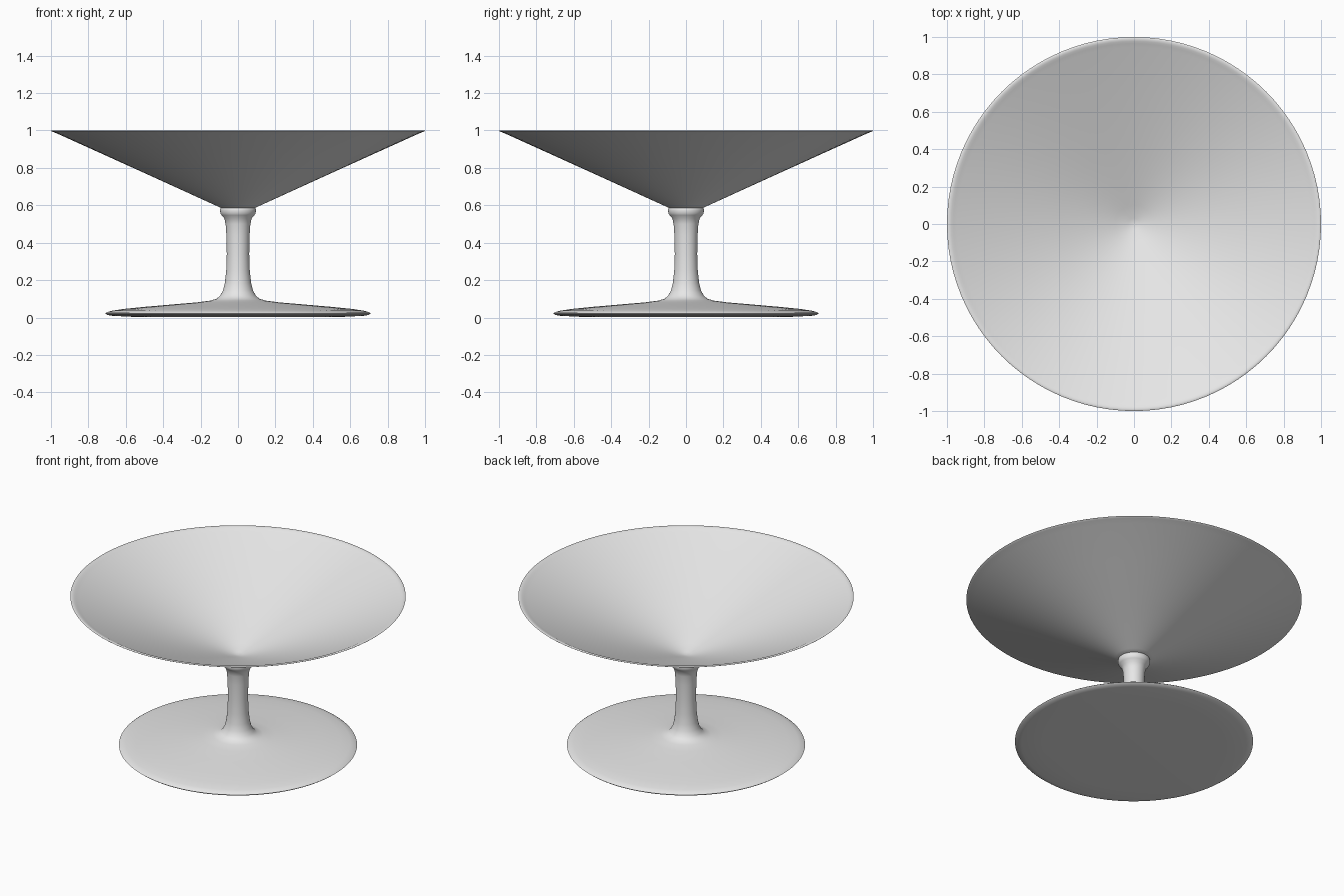
import bpy
import bmesh
import math

cube = bpy.data.objects.get("Cube")
if cube:
    bpy.data.objects.remove(cube, do_unlink=True)

mat = bpy.data.materials.new("light_grey")
mat.use_nodes = True
colour = (0.8, 0.8, 0.8, 1)
mat.diffuse_color = colour
mat.node_tree.nodes["Principled BSDF"].inputs["Base Color"].default_value = colour


def lathe(name, profile, angle=40, steps=96):
    """Spin an (r, z) profile, listed from bottom to top, about the z axis."""
    bm = bmesh.new()
    verts = [bm.verts.new((r, 0, z)) for r, z in profile]
    edges = [bm.edges.new(pair) for pair in zip(verts, verts[1:])]
    bmesh.ops.spin(bm, geom=verts + edges, cent=(0, 0, 0), axis=(0, 0, 1),
                   angle=math.tau, steps=steps)
    bmesh.ops.remove_doubles(bm, verts=bm.verts, dist=0.0005)
    bmesh.ops.recalc_face_normals(bm, faces=bm.faces)
    mesh = bpy.data.meshes.new(name)
    bm.to_mesh(mesh)
    bm.free()
    mesh.materials.append(mat)
    obj = bpy.data.objects.new(name, mesh)
    bpy.context.collection.objects.link(obj)
    bpy.ops.object.select_all(action="DESELECT")
    obj.select_set(True)
    bpy.context.view_layer.objects.active = obj
    bpy.ops.object.shade_smooth_by_angle(angle=math.radians(angle))
    return obj


# Round foot sweeping up into the stem, with a collar at the top
lathe("foot_and_stem", [
    (0, 0.003), (0.55, 0.003), (0.67, 0.009), (0.7, 0.014), (0.71, 0.022),
    (0.7, 0.029), (0.67, 0.037), (0.61, 0.046), (0.5, 0.057), (0.35, 0.07),
    (0.22, 0.081), (0.15, 0.09), (0.115, 0.1), (0.095, 0.117), (0.08, 0.145),
    (0.07, 0.185), (0.063, 0.25), (0.06, 0.34), (0.062, 0.44), (0.066, 0.5),
    (0.073, 0.53), (0.088, 0.547), (0.094, 0.557), (0.096, 0.575),
    (0.094, 0.583), (0.085, 0.59), (0, 0.59)])

# Wide conical bowl with a thin rounded rim
lathe("bowl", [
    (0, 0.585), (0.09, 0.585), (0.115, 0.597), (0.4, 0.727), (0.7, 0.863),
    (0.95, 0.976), (0.985, 0.991), (0.998, 0.996), (1, 0.998), (0.997, 1),
    (0.987, 1), (0.977, 0.997), (0.965, 0.991), (0.945, 0.982),
    (0.7, 0.877), (0.4, 0.755), (0.1, 0.641), (0.03, 0.618), (0, 0.613)])
